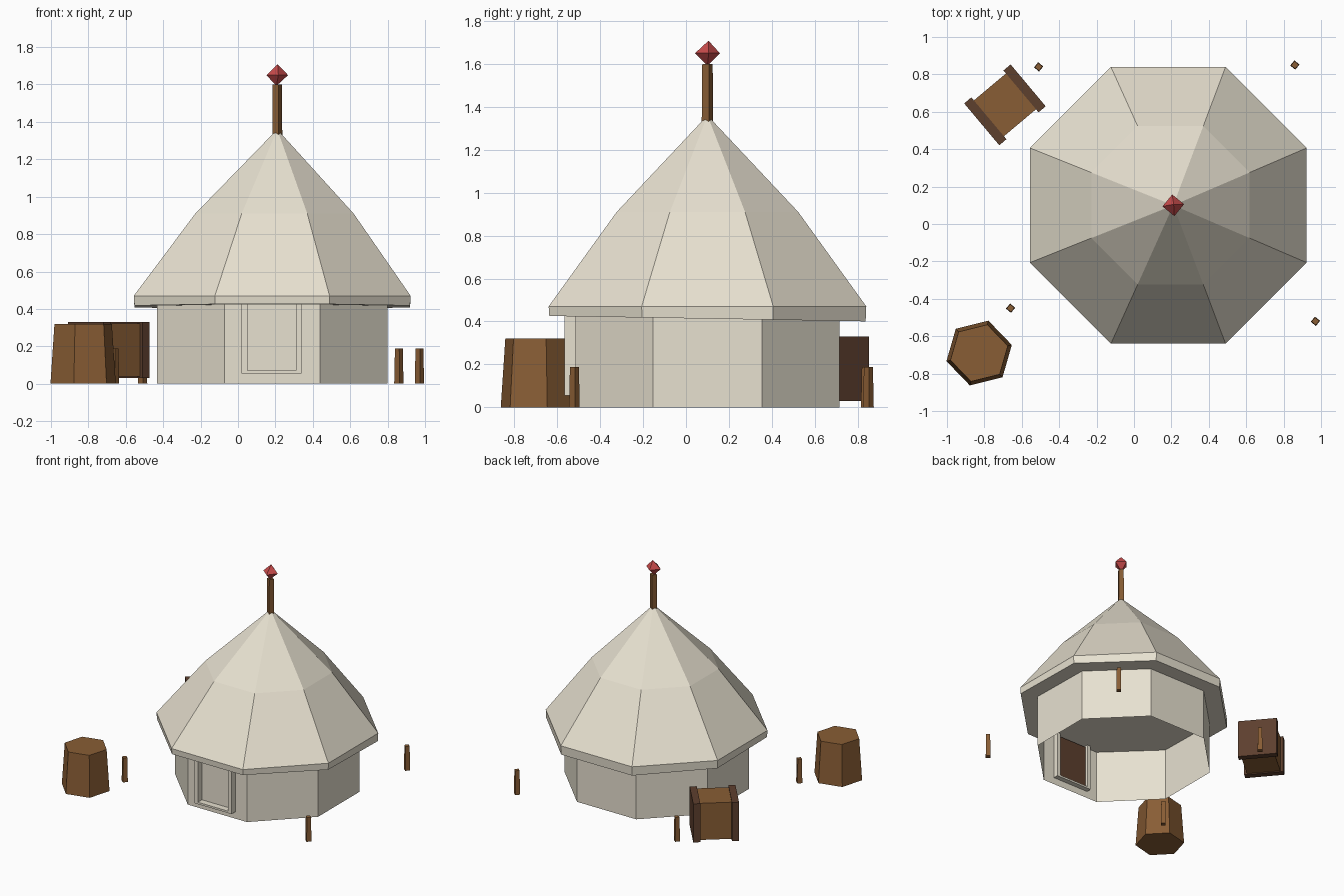
import bpy, bmesh
from math import pi, cos, sin, radians
from mathutils import Matrix, Vector

if "Cube" in bpy.data.objects:
    bpy.data.objects.remove(bpy.data.objects["Cube"])


def material(name, rgb):
    m = bpy.data.materials.new(name)
    m.diffuse_color = (*rgb, 1)
    m.use_nodes = True
    m.node_tree.nodes["Principled BSDF"].inputs["Base Color"].default_value = m.diffuse_color
    return m


CREAM = material("cream", (0.80, 0.75, 0.63))
WOOD = material("wood", (0.25, 0.11, 0.035))
DARK = material("dark_wood", (0.11, 0.05, 0.027))
RED = material("red", (0.57, 0.07, 0.07))


def finish(name, bm, mat):
    bmesh.ops.recalc_face_normals(bm, faces=bm.faces)
    me = bpy.data.meshes.new(name)
    bm.to_mesh(me)
    bm.free()
    me.materials.append(mat)
    ob = bpy.data.objects.new(name, me)
    bpy.context.collection.objects.link(ob)
    return ob


def loft(name, rings, sides, turn, mat, bottom=True, top=True):
    """Stack polygon rings (x, y, z, radius); radius 0 makes a tip."""
    bm = bmesh.new()
    loops = []
    for x, y, z, r in rings:
        n = sides if r else 1
        loops.append([bm.verts.new((x + r * cos(turn + 2 * pi * i / sides),
                                    y + r * sin(turn + 2 * pi * i / sides), z))
                      for i in range(n)])
    for a, b in zip(loops, loops[1:]):
        for i in range(sides):
            j = (i + 1) % sides
            quad = [a[i % len(a)], a[j % len(a)], b[j % len(b)], b[i % len(b)]]
            bm.faces.new(list(dict.fromkeys(quad)))
    if bottom and len(loops[0]) > 1:
        bm.faces.new(loops[0])
    if top and len(loops[-1]) > 1:
        bm.faces.new(loops[-1])
    return finish(name, bm, mat)


def box(name, centre, size, mat, rot=Matrix()):
    bm = bmesh.new()
    bmesh.ops.create_cube(bm, size=1)
    bmesh.ops.transform(bm, verts=bm.verts, matrix=Matrix.Translation(centre) @ rot
                        @ Matrix.Diagonal((*size, 1)))
    return finish(name, bm, mat)


CX, CY, T8 = 0.183, 0.10, pi / 8
K = 1 / cos(T8)      # apothem to corner radius

# Hut walls: open octagonal tube
loft("hut_walls", [(CX, CY, 0, 0.615 * K), (CX, CY, 0.425, 0.615 * K)],
     8, T8, CREAM, bottom=False, top=False)

# Roof with thick eave, slight bulge and flat underside
roof = loft("roof", [(CX, CY, 0.413, 0.737 * K), (CX, CY, 0.47, 0.74 * K),
                     (0.195, CY, 0.91, 0.423 * K), (0.21, CY, 1.36, 0)], 8, T8, CREAM)
for v in roof.data.vertices:      # eave underside leans a little
    if v.co.z < 0.45:
        v.co.z -= 0.017 * (v.co.y - CY)

# Pole and finial
loft("roof_pole", [(0.21, CY, 1.30, 0.028), (0.21, CY, 1.60, 0.025)], 4, 0.25, WOOD)
loft("finial", [(0.205, CY, 1.592, 0), (0.21, CY, 1.65, 0.058), (0.212, CY + 0.005, 1.708, 0)],
     4, 0.1, RED)

# Doorway: frame through the wall, outer panel and inner dark door
for side, x in (("left", 0.035), ("right", 0.325)):
    box(f"door_jamb_{side}", (x, -0.52, 0.24), (0.03, 0.09, 0.37), CREAM)
box("door_sill", (0.18, -0.52, 0.0625), (0.26, 0.09, 0.015), CREAM)
box("door_inside", (0.18, -0.505, 0.24), (0.26, 0.012, 0.35), DARK)

# Awning board resting on the eave above the door
box("awning_board", (0.18, -0.605, 0.493), (0.45, 0.075, 0.022), CREAM,
    Matrix.Rotation(radians(48), 4, 'X'))

# Hexagonal barrel
loft("barrel", [(-0.828, -0.69, 0, 0.18), (-0.828, -0.69, 0.32, 0.158)],
     6, radians(74), WOOD)

# Crate with a band at each end
turn = Matrix.Rotation(radians(40), 4, 'Z')
crate = Vector((-0.69, 0.637, 0.18))
box("crate", crate, (0.26, 0.25, 0.285), WOOD, turn)
for side, s in (("left", -1), ("right", 1)):
    box(f"crate_band_{side}", crate + turn @ Vector((s * 0.137, 0, 0)),
        (0.05, 0.292, 0.30), DARK, turn)

# Short ground stakes
for i, (x, y) in enumerate([(-0.51, 0.84), (0.86, 0.85), (-0.66, -0.45), (0.97, -0.52)]):
    loft(f"stake_{i + 1}", [(x, y, 0, 0.025), (x, y, 0.188, 0.021)], 4, 0.1, WOOD)
